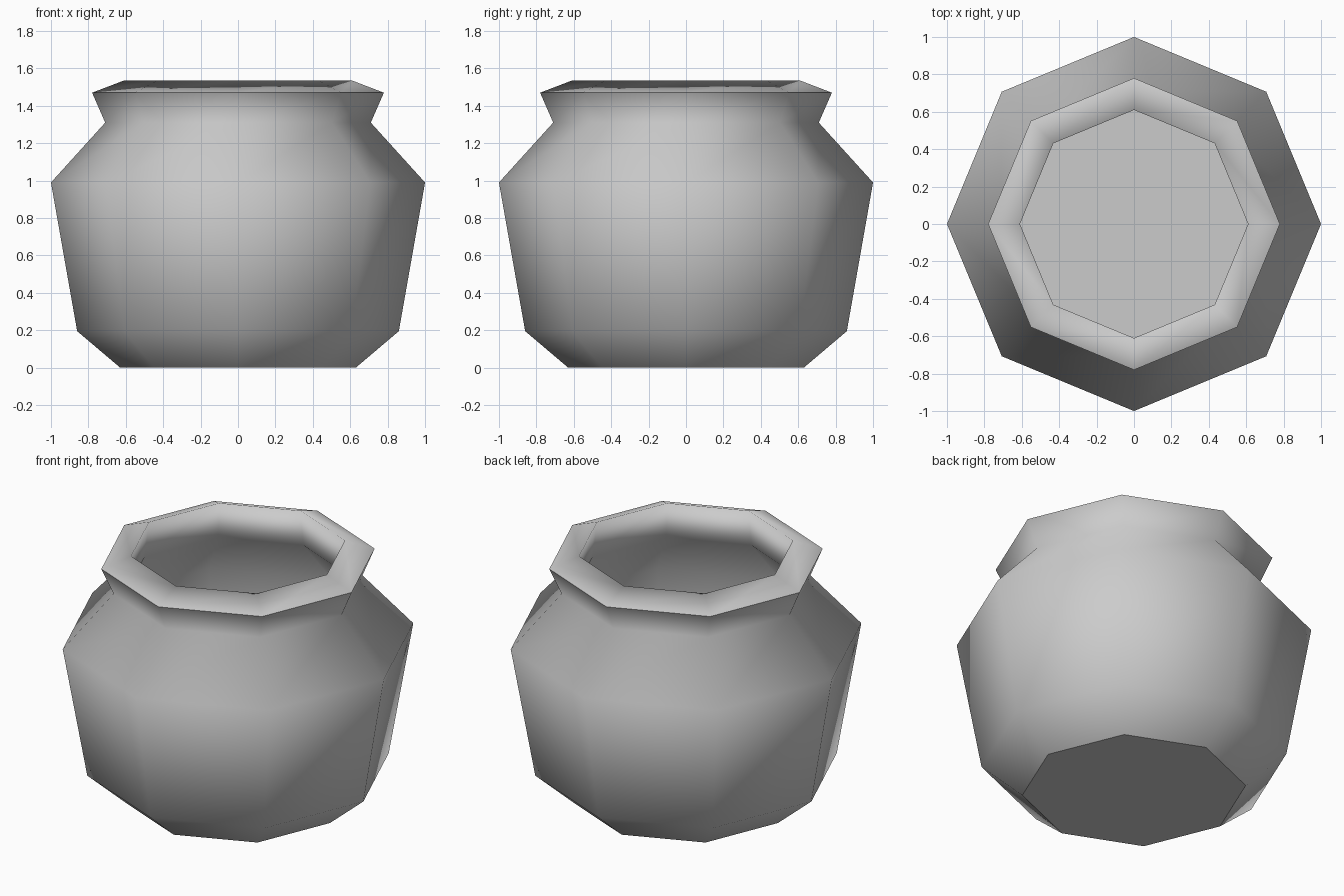
import bpy, bmesh, math

cube = bpy.data.objects.get("Cube")
if cube:
    bpy.data.objects.remove(cube)

SIDES = 8

# Clay material
clay = bpy.data.materials.new("pale_grey_clay")
clay.use_nodes = True
clay.diffuse_color = (0.6, 0.6, 0.6, 1)
clay.node_tree.nodes["Principled BSDF"].inputs["Base Color"].default_value = (0.6, 0.6, 0.6, 1)

# Profile from the foot, up the body, over the lip and down the inside
foot, lip_edge, mouth, floor = (0.63, 0), (0.78, 1.47), (0.61, 1.535), (0.62, 0.05)
outside = [foot, (0.86, 0.195), (1.0, 0.99), (0.71, 1.31), lip_edge, mouth]
inside = [(0.64, 1.31), (0.92, 0.99), (0.79, 0.22), floor]


def lathe(name, profile, sharp_rings):
    """Octagonal pot closed at both ends, with chosen rings kept crisp."""
    bm = bmesh.new()
    rings = []
    for r, z in profile:
        angles = [math.tau * i / SIDES for i in range(SIDES)]
        rings.append([bm.verts.new((r * math.cos(a), r * math.sin(a), z)) for a in angles])
    for low, high in zip(rings, rings[1:]):
        for i in range(SIDES):
            j = (i + 1) % SIDES
            bm.faces.new((low[i], low[j], high[j], high[i]))
    bm.faces.new(rings[0][::-1])
    bm.faces.new(rings[-1])
    for face in bm.faces:
        face.smooth = True
    for k in sharp_rings:
        for i in range(SIDES):
            bm.edges.get((rings[k][i], rings[k][(i + 1) % SIDES])).smooth = False
    bmesh.ops.recalc_face_normals(bm, faces=bm.faces)
    mesh = bpy.data.meshes.new(name)
    bm.to_mesh(mesh)
    bm.free()
    mesh.materials.append(clay)
    obj = bpy.data.objects.new(name, mesh)
    bpy.context.collection.objects.link(obj)
    return obj


# Pot with crisp foot, lip edge and inner floor
profile = outside + inside
lathe("pot", profile, [profile.index(p) for p in (foot, lip_edge, floor)])
